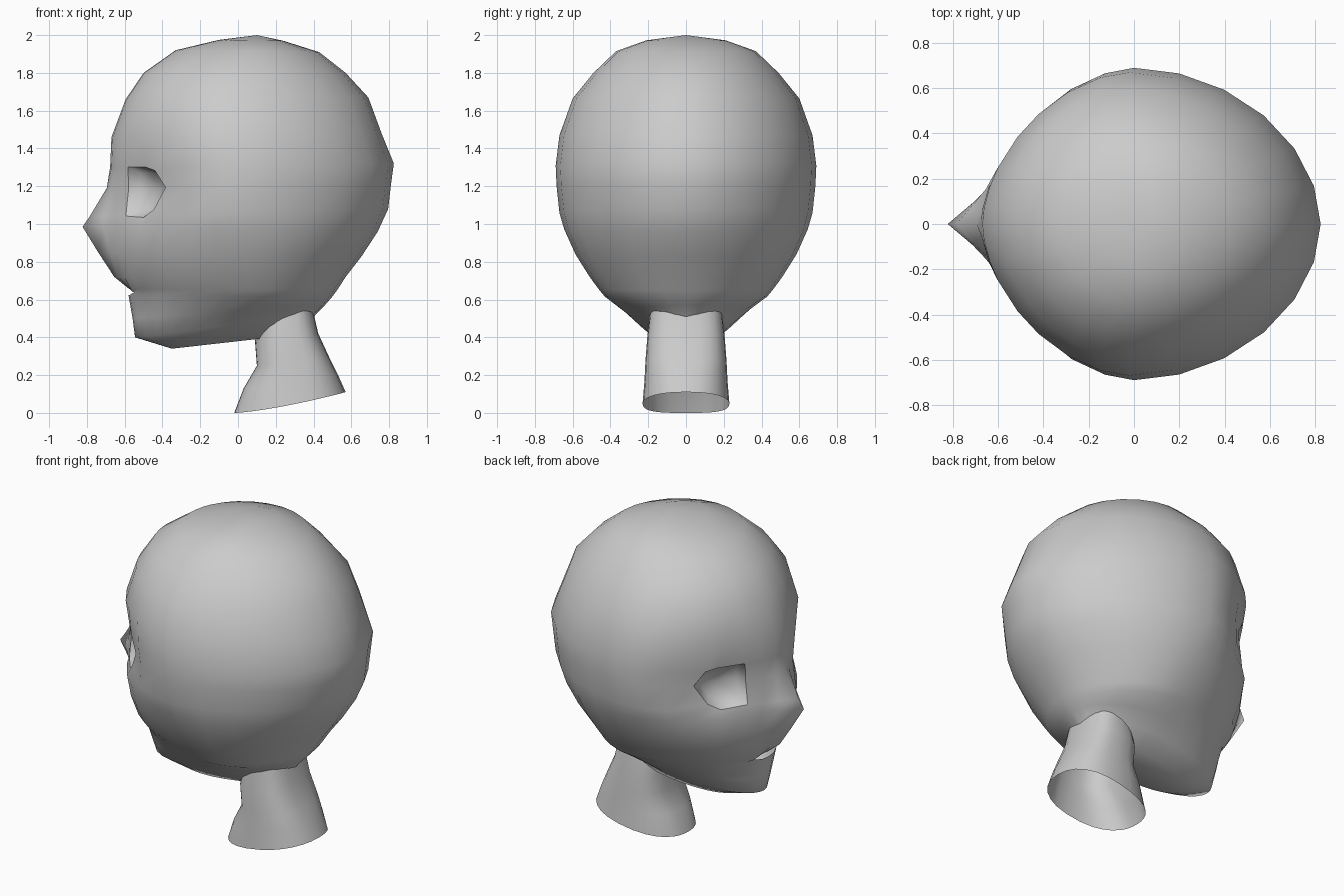
import bpy, bmesh
from math import sin, cos, radians
from mathutils import Vector

if "Cube" in bpy.data.objects:
    bpy.data.objects.remove(bpy.data.objects["Cube"])

# column angles from the face (0) to the back (180), one half only
COLS = [0, 8, 17, 25, 38, 49, 62, 76, 90, 105, 120, 135, 150, 165, 180]
N = len(COLS)
TOTAL = 2 * N - 2


def ring_point(row, deg):
    """Point on an egg-shaped ring; the front half uses its own squareness n."""
    zf, zb, xf, xb, w, xm, n = row
    a = radians(deg)
    c, s = cos(a), sin(a)
    e = 2 / n if c > 0 or n > 2.2 else 1.05
    k = abs(c) ** e
    x = xm - (xm - xf) * k if c > 0 else xm + (xb - xm) * k
    y = w * max(s, 0) ** e
    z = zf + (zb - zf) * (x - xf) / (xb - xf)
    return [x, y, z]


def loft(bm, rows, tweak=None, skip=lambda r, c: False):
    """Mirrored rings joined by quads; returns the rings of vertices."""
    rings = []
    for r, row in enumerate(rows):
        half = []
        for c, deg in enumerate(COLS):
            p = ring_point(row, deg)
            if tweak:
                p = tweak(r, c, p)
            half.append(p)
        pts = half + [[x, -y, z] for x, y, z in half[-2:0:-1]]
        rings.append([bm.verts.new(p) for p in pts])
    for r in range(len(rows) - 1):
        for i in range(TOTAL):
            j = (i + 1) % TOTAL
            c = i if i < N - 1 else TOTAL - 1 - i
            if not skip(r, c):
                bm.faces.new((rings[r][i], rings[r][j],
                              rings[r + 1][j], rings[r + 1][i]))
    return rings


def finish(bm, name):
    bmesh.ops.recalc_face_normals(bm, faces=bm.faces)
    me = bpy.data.meshes.new(name)
    bm.to_mesh(me)
    bm.free()
    for p in me.polygons:
        p.use_smooth = True
    ob = bpy.data.objects.new(name, me)
    bpy.context.collection.objects.link(ob)
    return ob


# head rings: z front, z back, x front, x back, half width, x of widest, squareness
HEAD = [
    (1.975, 1.97, -.10, .24, .21, .08, 2),
    (1.92, 1.91, -.33, .43, .37, .05, 2),
    (1.80, 1.80, -.50, .57, .49, .0, 1.95),
    (1.66, 1.67, -.595, .69, .60, -.02, 1.85),
    (1.46, 1.48, -.67, .76, .67, -.02, 1.75),
    (1.30, 1.32, -.677, .825, .69, .0, 1.7),
    (1.19, 1.21, -.675, .81, .685, .0, 1.64),
    (1.04, 1.08, -.69, .795, .67, .0, 1.68),
    (.985, .96, -.68, .74, .645, .02, 1.76),
    (.85, .83, -.665, .655, .585, .04, 1.85),
    (.72, .72, -.635, .57, .51, .06, 1.9),
    (.655, .65, -.59, .525, .46, .07, 1.9),
    (.625, .61, -.58, .495, .43, .07, 1.9),
    (.50, .57, -.558, .46, .33, .05, 2),
    (.40, .52, -.545, .41, .24, .0, 2),
    (.34, .42, -.35, .36, .14, .0, 2),
]
NOSE = {6: .02, 7: .095, 8: .143, 9: .075, 10: .02}


def face_detail(r, c, p):
    # nose ridge
    if r in NOSE:
        p[0] -= NOSE[r] * {0: 1, 1: .28}.get(c, 0)
        if c == 1 and r in (7, 8, 9):
            p[1] += .025
    # eye rim, rounded at the outer corners and sunk slightly
    if 5 <= r <= 7 and 3 <= c <= 5:
        if c == 5 and r != 6:
            p = ring_point(HEAD[r], 44)
            p[2] += -.02 if r == 5 else .03
        if c == 4 and r == 7:
            p[2] -= .01
        p[0] += .02
        p[1] *= .97
    # mouth corners pinched shut
    if r in (11, 12) and c == 2:
        p[2] = .642 if r == 11 else .638
    if r == 11 and c < 2:
        p[0] += .015
    return p


def face_openings(r, c):
    eye = r in (5, 6) and c in (3, 4)
    mouth = r == 11 and c in (0, 1)
    return eye or mouth


# head
bm = bmesh.new()
rings = loft(bm, HEAD, face_detail, face_openings)
crown = bm.verts.new((.10, 0, 2.0))
for i in range(TOTAL):
    bm.faces.new((crown, rings[0][i], rings[0][(i + 1) % TOTAL]))
# eye sockets: shallow bowls behind crisp rims
RIM = [(5, 3), (5, 4), (5, 5), (6, 5), (7, 5), (7, 4), (7, 3), (6, 3)]
for side in (1, -1):
    rim = [rings[r][c if side > 0 else TOTAL - c] for r, c in RIM]
    mid = sum((v.co for v in rim), Vector()) / len(rim)
    inward = Vector((.8, -.6 * side, 0))
    inner = [bm.verts.new(mid + (v.co - mid) * .75 + inward * .06) for v in rim]
    pit = bm.verts.new(mid + inward * .08)
    for i in range(len(rim)):
        j = (i + 1) % len(rim)
        bm.faces.new((rim[i], rim[j], inner[j], inner[i]))
        bm.faces.new((inner[i], inner[j], pit))
        bm.edges.get((rim[i], rim[j])).smooth = False
# underside of the jaw, left open where the neck enters
low = rings[-1]
bm.faces.new((low[0], low[1], low[-1]))
for i in range(1, N - 2):
    if low[i].co.x < .15:
        bm.faces.new((low[i], low[i + 1], low[-i - 1], low[-i]))
finish(bm, "head")

# neck, open at both ends, its lower rim sagging at the front
NECK = [
    (.50, .57, .12, .39, .19, .26, 2.8),
    (.38, .42, .09, .425, .205, .26, 2.8),
    (.25, .29, .10, .485, .215, .29, 2.7),
    (.13, .20, .03, .53, .22, .30, 2.5),
    (.0, .11, -.02, .57, .23, .31, 2.3),
]


def sag(r, c, p):
    if r == 4:
        p[2] = .11 * (p[2] / .11) ** 1.4 if p[2] > 0 else 0
    return p


bm = bmesh.new()
loft(bm, NECK, sag)
finish(bm, "neck")
